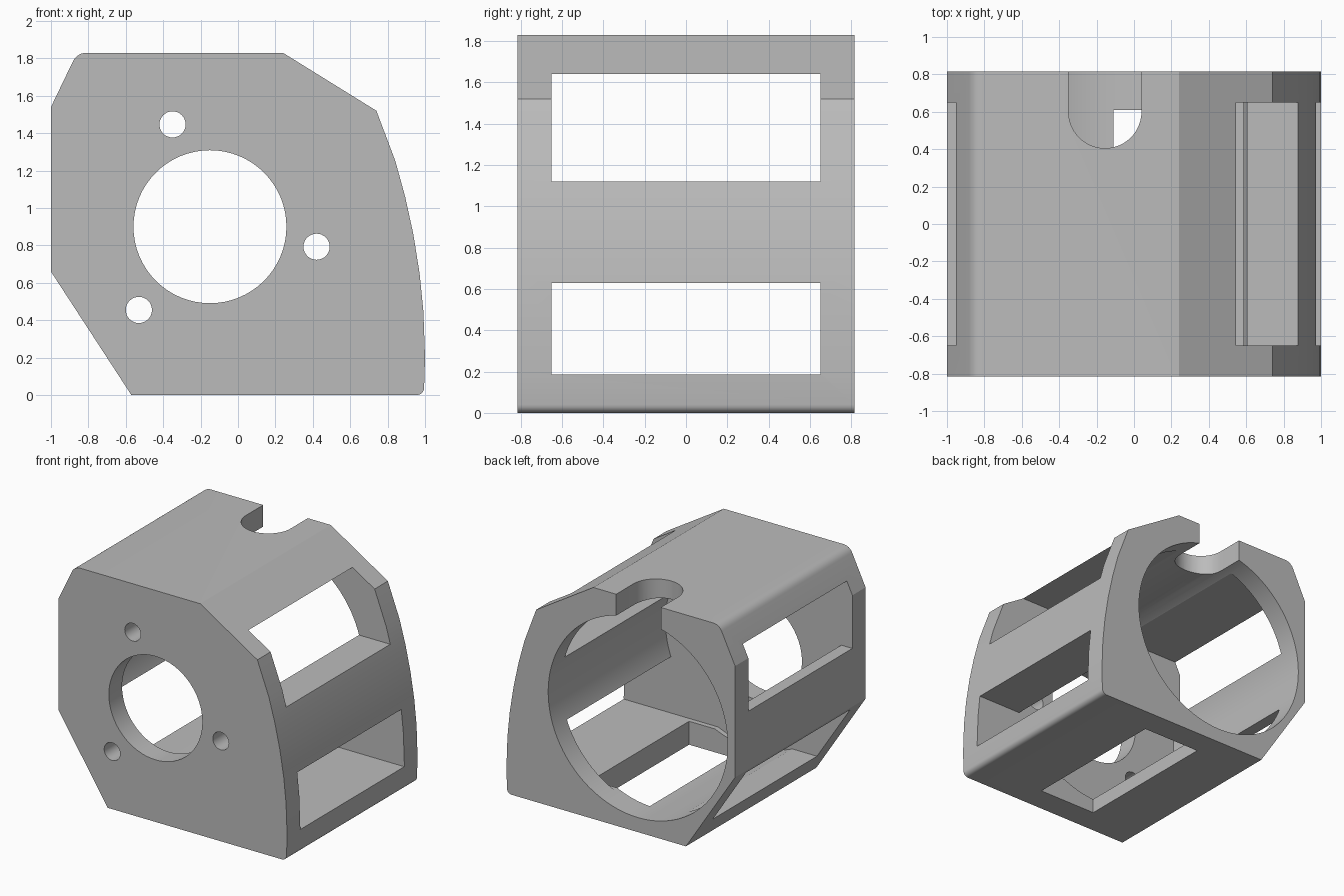
import bpy
import bmesh
import math
from mathutils import Vector

if "Cube" in bpy.data.objects:
    bpy.data.objects.remove(bpy.data.objects["Cube"], do_unlink=True)

HALF = 0.815           # half depth of the housing
PLATE = -0.65          # inner face of the front plate
CX, CZ = -0.15, 0.9    # axis of the bore

grey = bpy.data.materials.new("plain grey")
grey.use_nodes = True
colour = (0.5, 0.5, 0.5, 1)
grey.diffuse_color = colour
grey.node_tree.nodes["Principled BSDF"].inputs["Base Color"].default_value = colour


def arc(cx, cz, r, start, end, n):
    """Points on an arc, angles in degrees."""
    angles = [math.radians(start + (end - start) * i / n) for i in range(n + 1)]
    return [(cx + r * math.cos(a), cz + r * math.sin(a)) for a in angles]


def prism(name, points, offset, place):
    """Extrude a flat outline by the offset vector."""
    bm = bmesh.new()
    face = bm.faces.new([bm.verts.new(place(a, b)) for a, b in points])
    grown = bmesh.ops.extrude_face_region(bm, geom=[face])
    moved = [v for v in grown["geom"] if isinstance(v, bmesh.types.BMVert)]
    bmesh.ops.translate(bm, vec=Vector(offset), verts=moved)
    bmesh.ops.recalc_face_normals(bm, faces=bm.faces)
    mesh = bpy.data.meshes.new(name)
    bm.to_mesh(mesh)
    bm.free()
    obj = bpy.data.objects.new(name, mesh)
    bpy.context.collection.objects.link(obj)
    mesh.materials.append(grey)
    return obj


def along_y(name, points, y0, y1):
    return prism(name, points, (0, y1 - y0, 0), lambda x, z: (x, y0, z))


def along_z(name, points, z0, z1):
    return prism(name, points, (0, 0, z1 - z0), lambda x, y: (x, y, z0))


def rect(a0, a1, b0, b1):
    return [(a0, b0), (a1, b0), (a1, b1), (a0, b1)]


def disc(x, z, r, n):
    return arc(x, z, r, 0, 360, n)[:-1]


# Outer body: chamfered outline with a bowed side and two rounded corners
bow = [(1 - (z - 0.2) ** 2 / 6.96, z) for z in (0.2, 0.45, 0.65, 0.86, 1.06, 1.25)]
outline = ([(-0.57, 0)] + arc(0.955, 0.04, 0.04, -90, 0, 5) + bow
           + [(0.74, 1.52), (0.24, 1.83)]
           + arc(-0.81, 1.75, 0.08, 90, 155, 6) + [(-1, 1.54), (-1, 0.66)])
housing = along_y("housing", outline, -HALF, HALF)

# Cutters: main bore, plate holes, side windows, floor window, top slot
cutters = [
    along_y("bore_cutter", disc(CX, CZ, 0.785, 96), PLATE, 1),
    along_y("centre_hole_cutter", disc(CX, CZ, 0.409, 64), -1, 0),
    along_z("floor_window_cutter", rect(-0.11, 0.4, -0.61, 0.61), -0.3, 0.5),
    along_z("top_slot_cutter",
            arc(-0.155, 0.6, 0.195, 180, 360, 24) + [(0.04, 1), (-0.35, 1)], 1.1, 2.1),
]
for x, z in ((-0.35, 1.447), (0.42, 0.793), (-0.53, 0.455)):
    cutters.append(along_y("screw_hole_cutter", disc(x, z, 0.07, 32), -1, 0))
for z0, z1 in ((0.185, 0.63), (1.12, 1.64)):
    cutters.append(along_z("side_window_cutter", rect(-1.3, 1.3, PLATE, -PLATE), z0, z1))

bpy.context.view_layer.objects.active = housing
for cutter in cutters:
    cutter.hide_render = True
    mod = housing.modifiers.new("cut", "BOOLEAN")
    mod.operation = "DIFFERENCE"
    mod.solver = "EXACT"
    mod.object = cutter
    bpy.ops.object.modifier_apply(modifier=mod.name)
    bpy.data.objects.remove(cutter, do_unlink=True)

# Smooth the round surfaces, keep the machined edges sharp
bpy.ops.object.select_all(action="DESELECT")
housing.select_set(True)
bpy.ops.object.shade_smooth_by_angle(angle=math.radians(20))
